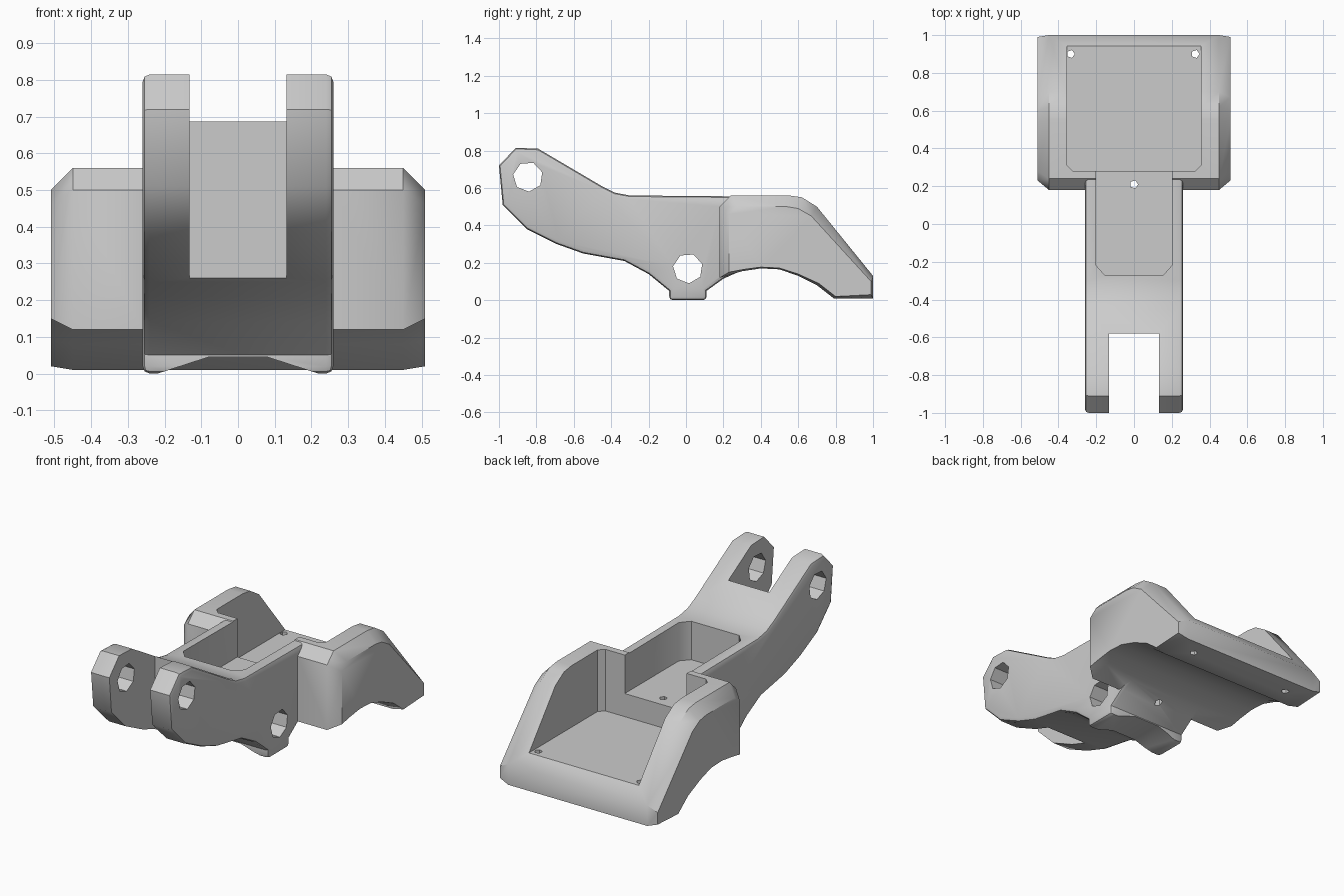
import bpy, bmesh, math

if "Cube" in bpy.data.objects:
    bpy.data.objects.remove(bpy.data.objects["Cube"])


def loft(name, rings, cutter=False):
    """Skin matching rings of 3D points and cap both ends."""
    bm = bmesh.new()
    loops = [[bm.verts.new(p) for p in ring] for ring in rings]
    n = len(loops[0])
    for a, b in zip(loops, loops[1:]):
        for i in range(n):
            j = (i + 1) % n
            bm.faces.new((a[i], a[j], b[j], b[i]))
    bm.faces.new(loops[0][::-1])
    bm.faces.new(loops[-1])
    bmesh.ops.recalc_face_normals(bm, faces=bm.faces)
    mesh = bpy.data.meshes.new(name)
    bm.to_mesh(mesh)
    bm.free()
    ob = bpy.data.objects.new(name, mesh)
    bpy.context.collection.objects.link(ob)
    ob.hide_render = cutter
    return ob


def side_profile(profile, x):
    return [(x, y, z) for y, z in profile]


def plan(points, z):
    return [(x, y, z) for x, y in points]


def circle(y, z, r, n=7):
    return [(y + r * math.cos(math.tau * i / n + 0.3),
             z + r * math.sin(math.tau * i / n + 0.3)) for i in range(n)]


def apply_all(ob):
    bpy.ops.object.select_all(action='DESELECT')
    ob.select_set(True)
    bpy.context.view_layer.objects.active = ob
    for m in list(ob.modifiers):
        bpy.ops.object.modifier_apply(modifier=m.name)


def boolean(ob, other, operation='DIFFERENCE'):
    m = ob.modifiers.new(operation, 'BOOLEAN')
    m.operation, m.object, m.solver = operation, other, 'EXACT'
    apply_all(ob)
    bpy.data.objects.remove(other)


# Narrow curved arm
arm_profile = [(-.79, .81), (-.91, .815), (-1, .72), (-.98, .51), (-.85, .38),
               (-.69, .30), (-.55, .25), (-.33, .21), (-.2, .14), (-.09, .05),
               (-.09, 0), (.11, 0), (.11, .05), (.2, .115), (.30, .16),
               (.30, .555), (-.30, .56), (-.38, .575), (-.45, .61)]
arm = loft("arm", [side_profile(arm_profile, x) for x in (-.26, .26)])
bev = arm.modifiers.new("soft_edges", 'BEVEL')
bev.width, bev.segments, bev.angle_limit = .02, 2, math.radians(60)
apply_all(arm)

# Wide tray body with chamfered outer sides
inner = [(.18, .12), (.18, .50), (.24, .56), (.55, .56), (.62, .55), (.70, .50),
         (1, .13), (1, .01), (.79, .01), (.70, .08), (.60, .13), (.50, .165),
         (.40, .17), (.30, .155)]
outer = [(.23, .15), (.23, .46), (.28, .50), (.54, .50), (.60, .49), (.67, .45),
         (.99, .10), (.99, .03), (.80, .02), (.71, .09), (.60, .14), (.50, .172),
         (.40, .177), (.31, .165)]
body = loft("lever_body", [side_profile(p, x) for p, x in
                           ((outer, -.51), (inner, -.45), (inner, .45), (outer, .51))])
boolean(body, arm, 'UNION')

# Large tray, open at the back, and the smaller well in the arm
tray = [(-.355, 1.2), (-.355, .31), (-.325, .28), (.325, .28), (.355, .31), (.355, 1.2)]
boolean(body, loft("tray_cutter", [plan(tray, z) for z in (.20, .9)], True))
well = [(-.2, .35), (-.2, -.22), (-.155, -.27), (.155, -.27), (.2, -.22), (.2, .35)]
boolean(body, loft("well_cutter", [plan(well, z) for z in (.335, .9)], True))

# Fork slot
slot = [(-.132, -1.2), (-.132, -.58), (.132, -.58), (.132, -1.2)]
boolean(body, loft("slot_cutter", [plan(slot, z) for z in (-.1, 1.1)], True))

# Pin holes through fork and pivot foot
for y, z in ((-.845, .66), (.01, .17)):
    boolean(body, loft("pin_cutter", [side_profile(circle(y, z, .08), x)
                                      for x in (-.7, .7)], True))

# Small drain holes in tray and well
for x, y in ((-.335, .90), (.325, .90), (0, .21)):
    ring = [(x + .022 * math.cos(math.tau * i / 5),
             y + .022 * math.sin(math.tau * i / 5)) for i in range(5)]
    boolean(body, loft("drain_cutter", [plan(ring, z) for z in (-.2, .9)], True))

# Shallow hollow under the pivot foot
hollow = [(-.25, -.01), (-.08, .045), (.08, .045), (.25, -.01)]
boolean(body, loft("hollow_cutter", [[(x, y, z) for x, z in hollow]
                                     for y in (-.2, .16)], True))

apply_all(body)
bpy.ops.object.shade_smooth_by_angle(angle=math.radians(42))
